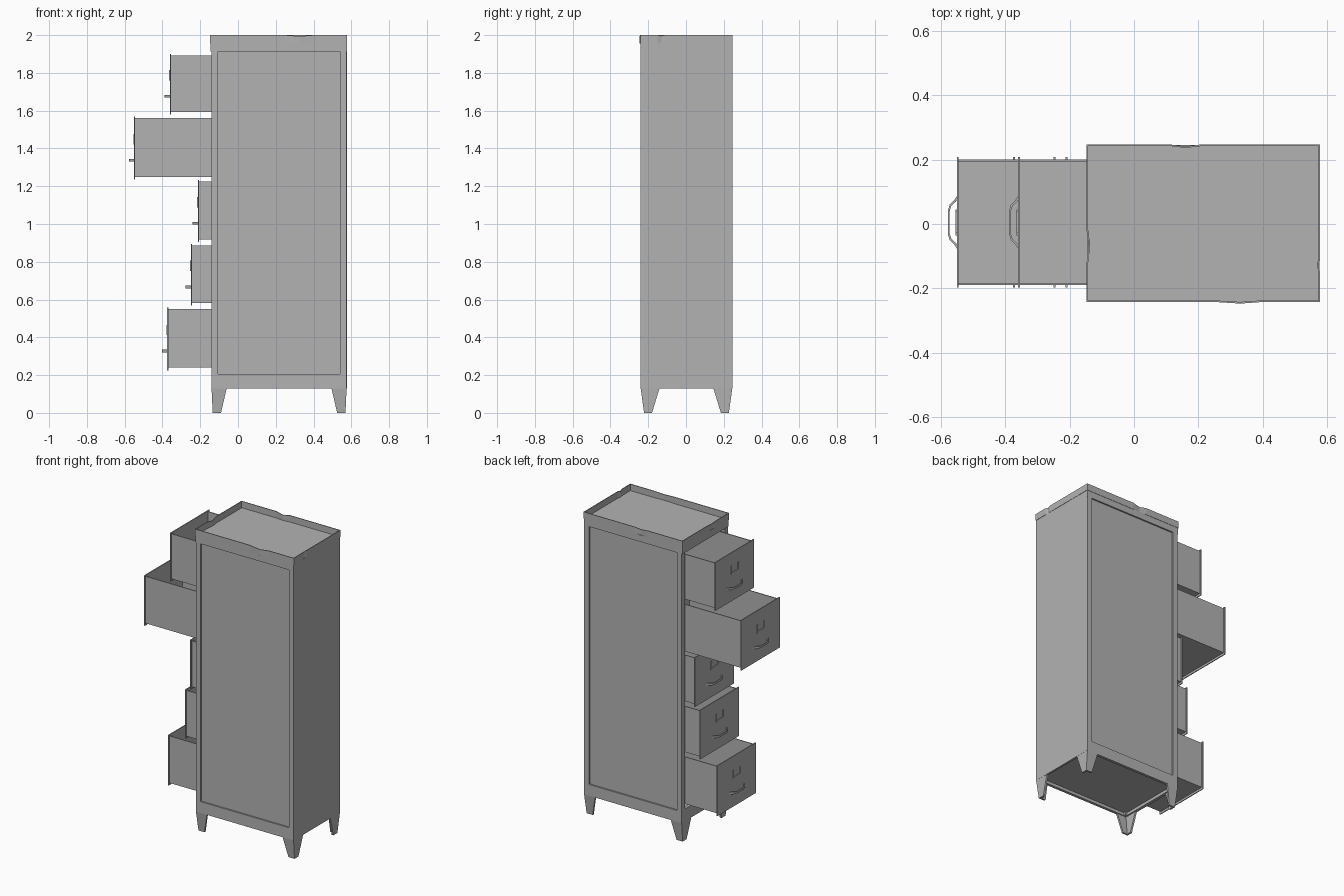
import bpy, bmesh

old = bpy.data.objects.get("Cube")
if old:
    bpy.data.objects.remove(old, do_unlink=True)

steel = bpy.data.materials.new("grey_steel")
steel.use_nodes = True
GREY = (0.45, 0.45, 0.45, 1)
steel.diffuse_color = GREY
steel.node_tree.nodes["Principled BSDF"].inputs["Base Color"].default_value = GREY


def finish(name, bm):
    bmesh.ops.recalc_face_normals(bm, faces=bm.faces)
    mesh = bpy.data.meshes.new(name)
    bm.to_mesh(mesh)
    bm.free()
    mesh.materials.append(steel)
    obj = bpy.data.objects.new(name, mesh)
    bpy.context.collection.objects.link(obj)
    return obj


def add_box(bm, x, y, z):
    """Axis-aligned box from (low, high) pairs."""
    verts = bmesh.ops.create_cube(bm, size=1)["verts"]
    for v in verts:
        v.co = [a + (b - a) * (c + 0.5) for (a, b), c in zip((x, y, z), v.co)]


def boxes(name, *specs):
    bm = bmesh.new()
    for spec in specs:
        add_box(bm, *spec)
    return finish(name, bm)


def loft(name, lower, upper):
    """Closed solid between two matching rings of 3D points."""
    bm = bmesh.new()
    a = [bm.verts.new(p) for p in lower]
    b = [bm.verts.new(p) for p in upper]
    n = len(a)
    bm.faces.new(a)
    bm.faces.new(b)
    for i in range(n):
        j = (i + 1) % n
        bm.faces.new((a[i], a[j], b[j], b[i]))
    return finish(name, bm)


X0, X1 = -0.14, 0.575          # drawer face and rear of the cabinet
Y0, Y1 = -0.24, 0.245
LOW, TOP = 0.13, 1.912         # body underside and top
corners = [("front_right", X0, 1, Y0, 1), ("front_left", X0, 1, Y1, -1),
           ("rear_right", X1, -1, Y0, 1), ("rear_left", X1, -1, Y1, -1)]

# Corner posts and tapered angle-section legs
T = 0.012


def angle(w, d):
    return [(0, 0), (w, 0), (w, T), (T, T), (T, d), (0, d)]


for label, cx, sx, cy, sy in corners:
    boxes(label + "_post", (sorted((cx, cx + sx * 0.035)),
                            sorted((cy, cy + sy * 0.033)), (LOW, TOP)))
    top = [(cx + sx * u, cy + sy * v, LOW) for u, v in angle(0.08, 0.1)]
    foot = [(cx + sx * (u + 0.006), cy + sy * (v + 0.018), 0)
            for u, v in angle(0.044, 0.042)]
    loft(label + "_leg", foot, top)

# Recessed side panels with bottom rails
for label, y, s in (("right", Y0, 1), ("left", Y1, -1)):
    boxes(label + "_side_panel", ((X0 + 0.03, X1 - 0.03),
                                  sorted((y + s * 0.01, y + s * 0.018)), (LOW, TOP)))
    boxes(label + "_bottom_rail", ((X0 + 0.03, X1 - 0.03),
                                   sorted((y, y + s * 0.018)), (LOW, 0.205)))

# Back panel, floor and the rails around the drawer opening
boxes("back_panel", ((X1 - 0.012, X1 + 0.001), (Y0 + 0.008, Y1 - 0.008), (LOW, TOP)))
boxes("floor", ((X0 + 0.01, X1 - 0.01), (Y0 + 0.01, Y1 - 0.01), (0.15, 0.158)))
boxes("front_bottom_rail", ((X0, X0 + 0.02), (Y0 + 0.03, Y1 - 0.03), (LOW, 0.212)))

# Flat top with its lower band
RX0, RX1, RY0, RY1 = -0.147, 0.578, -0.242, 0.247
boxes("top_band", ((RX0 + 0.002, RX1 - 0.002), (RY0 + 0.002, RY1 - 0.002),
                   (TOP, 1.957)))

# Thin raised rim, slightly dented: (x, y, drop of the upper edge)
path = [(RX0, RY0, 0), (0.25, RY0, 0), (0.33, RY0 - 0.005, 0.006), (0.4, RY0, 0),
        (RX1, RY0, 0), (RX1, -0.15, 0), (RX1 - 0.006, -0.13, 0.004), (RX1, -0.11, 0),
        (RX1, RY1, 0), (0.21, RY1, 0), (0.16, RY1 - 0.006, 0.008), (0.11, RY1, 0),
        (RX0, RY1, 0), (RX0, -0.02, 0), (RX0 + 0.006, -0.07, 0.008), (RX0, -0.12, 0)]
mx, my = (RX0 + RX1) / 2, (RY0 + RY1) / 2
bm = bmesh.new()
rings = []
for inset, z in ((0, 1.955), (0, 2.0), (0.005, 2.0), (0.005, 1.955)):
    kx, ky = 1 - inset / (RX1 - mx), 1 - inset / (RY1 - my)
    rings.append([bm.verts.new((mx + (x - mx) * kx, my + (y - my) * ky,
                                z - (drop if z == 2.0 else 0))) for x, y, drop in path])
n = len(path)
for r in range(4):
    a, b = rings[r], rings[(r + 1) % 4]
    for i in range(n):
        j = (i + 1) % n
        bm.faces.new((a[i], a[j], b[j], b[i]))
finish("top_rim", bm)

# Open drawers, each with a face plate, tray, label holder and bow handle
DY0, DY1 = -0.197, 0.208
BY0, BY1 = DY0 + 0.008, DY1 - 0.008
W = 0.006
bow = [(0, -0.076), (-0.008, -0.064), (-0.022, -0.05), (-0.028, -0.03), (-0.028, 0.04),
       (-0.022, 0.06), (-0.008, 0.074), (0, 0.086)]
drawers = [(-0.36, 1.58, 1.9), (-0.55, 1.235, 1.568), (-0.212, 0.905, 1.232),
           (-0.25, 0.568, 0.893), (-0.375, 0.225, 0.558)]
for i, (x, lo, hi) in enumerate(drawers, 1):
    name = f"drawer_{i}_"
    end = x + 0.66
    zb, zt = lo + 0.014, hi - 0.008
    boxes(name + "face", ((x, x + W), (DY0, DY1), (lo, hi)))
    boxes(name + "tray",
          ((x + W, end), (BY0, BY1), (zb, zb + W)),
          ((x + W, end), (BY0, BY0 + W), (zb, zt)),
          ((x + W, end), (BY1 - W, BY1), (zb, zt)),
          ((end - W, end), (BY0, BY1), (zb, zt)))
    mid = (lo + hi) / 2
    px = (x - 0.004, x)
    boxes(name + "label_holder",
          (px, (-0.035, 0.045), (mid + 0.02, mid + 0.03)),
          (px, (-0.035, -0.027), (mid + 0.02, mid + 0.075)),
          (px, (0.037, 0.045), (mid + 0.02, mid + 0.075)))
    hz = mid - 0.064
    outline = [(x + u, v) for u, v in bow]
    outline += [(x + u + 0.005, 0.005 + (v - 0.005) * 0.93) for u, v in reversed(bow)]
    loft(name + "handle", [(u, v, hz - 0.007) for u, v in outline],
         [(u, v, hz + 0.007) for u, v in outline])
